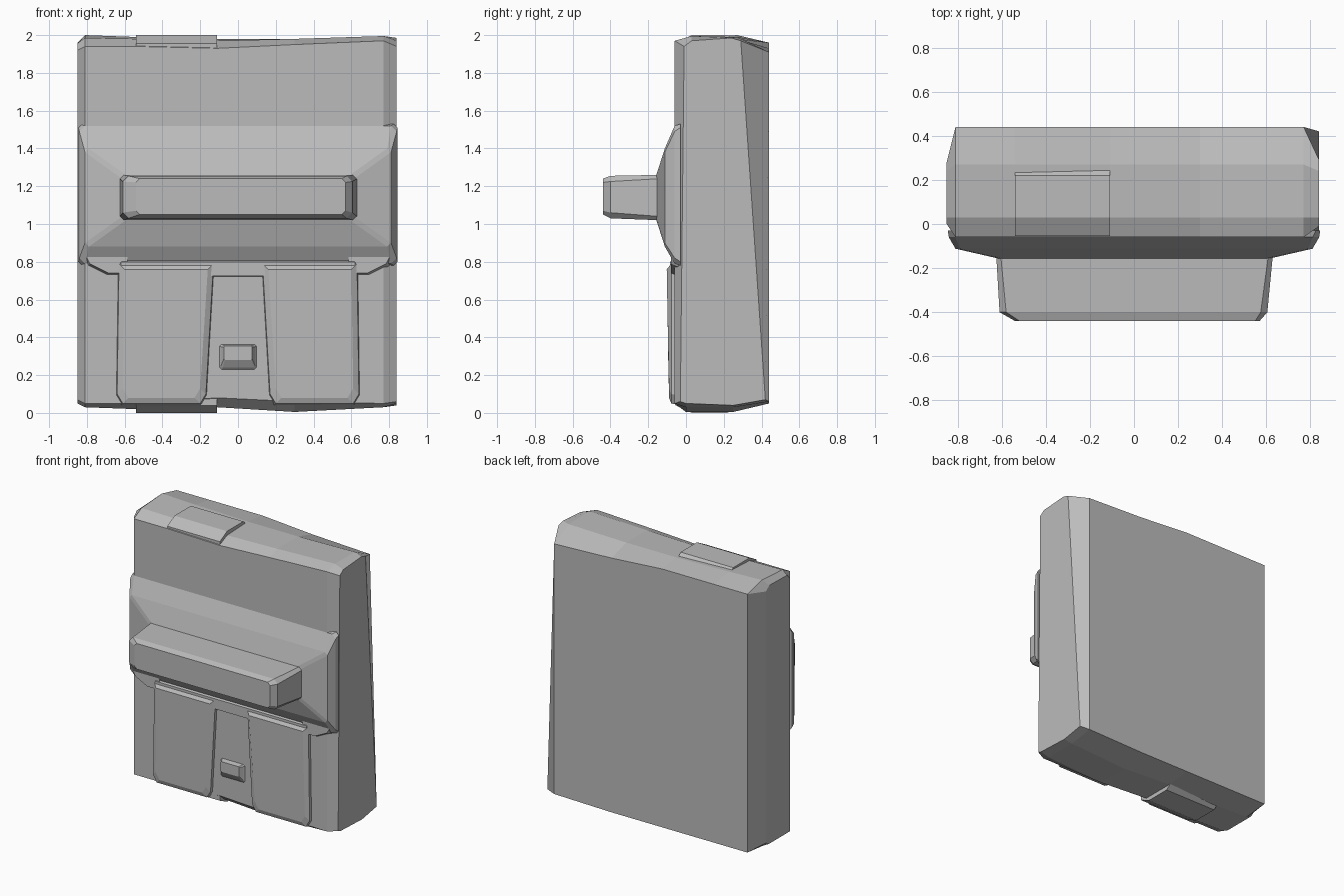
import bpy, bmesh

cube = bpy.data.objects.get("Cube")
if cube:
    bpy.data.objects.remove(cube, do_unlink=True)

grey = bpy.data.materials.new("plain grey")
grey.use_nodes = True
colour = (0.5, 0.5, 0.5, 1)
grey.diffuse_color = colour
grey.node_tree.nodes["Principled BSDF"].inputs["Base Color"].default_value = colour


def loft(name, rings):
    """Join matching rings of points into a closed flat-shaded solid."""
    bm = bmesh.new()
    loops = [[bm.verts.new(p) for p in ring] for ring in rings]
    n = len(loops[0])
    for a, b in zip(loops, loops[1:]):
        for i in range(n):
            j = (i + 1) % n
            bm.faces.new((a[i], a[j], b[j], b[i]))
    bm.faces.new(loops[0])
    bm.faces.new(loops[-1])
    bmesh.ops.recalc_face_normals(bm, faces=bm.faces)
    mesh = bpy.data.meshes.new(name)
    bm.to_mesh(mesh)
    bm.free()
    mesh.materials.append(grey)
    obj = bpy.data.objects.new(name, mesh)
    bpy.context.collection.objects.link(obj)
    return obj


def plate(y, x0, x1, z0, z1, cut):
    """Rectangle with cut corners, facing the front at depth y."""
    return [(x0 + cut, y, z0), (x1 - cut, y, z0), (x1, y, z0 + cut), (x1, y, z1 - cut),
            (x1 - cut, y, z1), (x0 + cut, y, z1), (x0, y, z1 - cut), (x0, y, z0 + cut)]


def slice_x(x, front, top_front, top, back_top, back_bottom, low, low_front, ridge=0.27, back=0.44):
    """Side profile of the main block at one x position."""
    return [(x, front, low_front), (x, front, top_front), (x, 0.03, (top + top_front) / 2 + 0.015),
            (x, ridge, top), (x, back, back_top), (x, back, back_bottom),
            (x, 0.25, low), (x, 0.0, low)]


# Main block, slightly uneven along its width
loft("main_block", [
    slice_x(-0.85, 0.0, 1.92, 1.96, 1.93, 0.07, 0.05, 0.07, 0.24, 0.28),
    slice_x(-0.81, -0.06, 1.94, 2.0, 1.96, 0.05, 0.03, 0.05),
    slice_x(-0.54, -0.06, 1.94, 1.99, 1.96, 0.05, 0.02, 0.05),
    slice_x(-0.11, -0.06, 1.93, 1.98, 1.96, 0.05, 0.03, 0.08),
    slice_x(0.3, -0.06, 1.95, 1.98, 1.93, 0.05, 0.005, 0.06),
    slice_x(0.77, -0.06, 1.97, 1.99, 1.91, 0.06, 0.03, 0.05),
    [(0.84, -0.03, 0.06), (0.84, -0.01, 1.94), (0.84, 0.03, 1.97), (0.84, 0.24, 1.985),
     (0.84, 0.29, 1.97), (0.84, 0.42, 0.07), (0.84, 0.25, 0.04), (0.84, 0.0, 0.05)],
])

# Raised pads on the top and the underside
for name, z_edge, z_mid, z_in in (("top_pad", 1.955, 2.0, 1.9), ("bottom_pad", 0.04, 0.0, 0.1)):
    loft(name, [[(x, -0.055, z_in), (x, -0.055, z_edge), (x, 0.03, z_mid),
                 (x, 0.22, z_mid), (x, 0.27, z_edge), (x, 0.27, z_in)]
                for x in (-0.54, -0.11)])

# Pillow-shaped band across the front
loft("front_band", [
    plate(-0.03, -0.845, 0.845, 0.78, 1.53, 0.02),
    plate(-0.06, -0.84, 0.84, 0.79, 1.52, 0.03),
    plate(-0.112, -0.81, 0.81, 0.88, 1.40, 0.02),
    plate(-0.16, -0.60, 0.60, 1.03, 1.25, 0.02),
])

# Projecting grip bar
loft("grip_bar", [
    plate(-0.14, -0.625, 0.63, 1.02, 1.26, 0.02),
    plate(-0.40, -0.61, 0.605, 1.03, 1.255, 0.03),
    plate(-0.44, -0.54, 0.57, 1.05, 1.24, 0.02),
])

# Strip and corner lugs under the band
loft("under_strip", [
    plate(-0.03, -0.63, 0.63, 0.72, 0.82, 0.005),
    plate(-0.085, -0.62, 0.62, 0.725, 0.80, 0.005),
])
for side, s in (("right", -1), ("left", 1)):
    outline = [(0.60, 0.72), (0.70, 0.72), (0.80, 0.77), (0.84, 0.85), (0.60, 0.86)]
    loft(side + "_corner_lug",
         [[(s * x, -0.03, z) for x, z in outline],
          [(s * (x - 0.015), -0.08, z + 0.02) for x, z in outline]])

    # Tapered lower panel
    def panel(y, m):
        return [(s * x, y, z) for x, z in (
            (0.20 + m, 0.05 + m), (0.61 - m, 0.05 + m), (0.64 - m, 0.10 + m),
            (0.63 - m, 0.79 - m), (0.13 + m, 0.79 - m), (0.17 + m, 0.10 + m))]
    loft(side + "_lower_panel", [panel(-0.03, -0.01), panel(-0.078, 0.0),
                                 [(x, y + 0.012 * (z < 0.4), z) for x, y, z in panel(-0.102, 0.03)]])

# Small latch between the panels
loft("latch", [
    plate(-0.03, -0.12, 0.12, 0.20, 0.37, 0.01),
    plate(-0.07, -0.09, 0.09, 0.24, 0.36, 0.01),
    plate(-0.095, -0.075, 0.075, 0.28, 0.355, 0.005),
])
